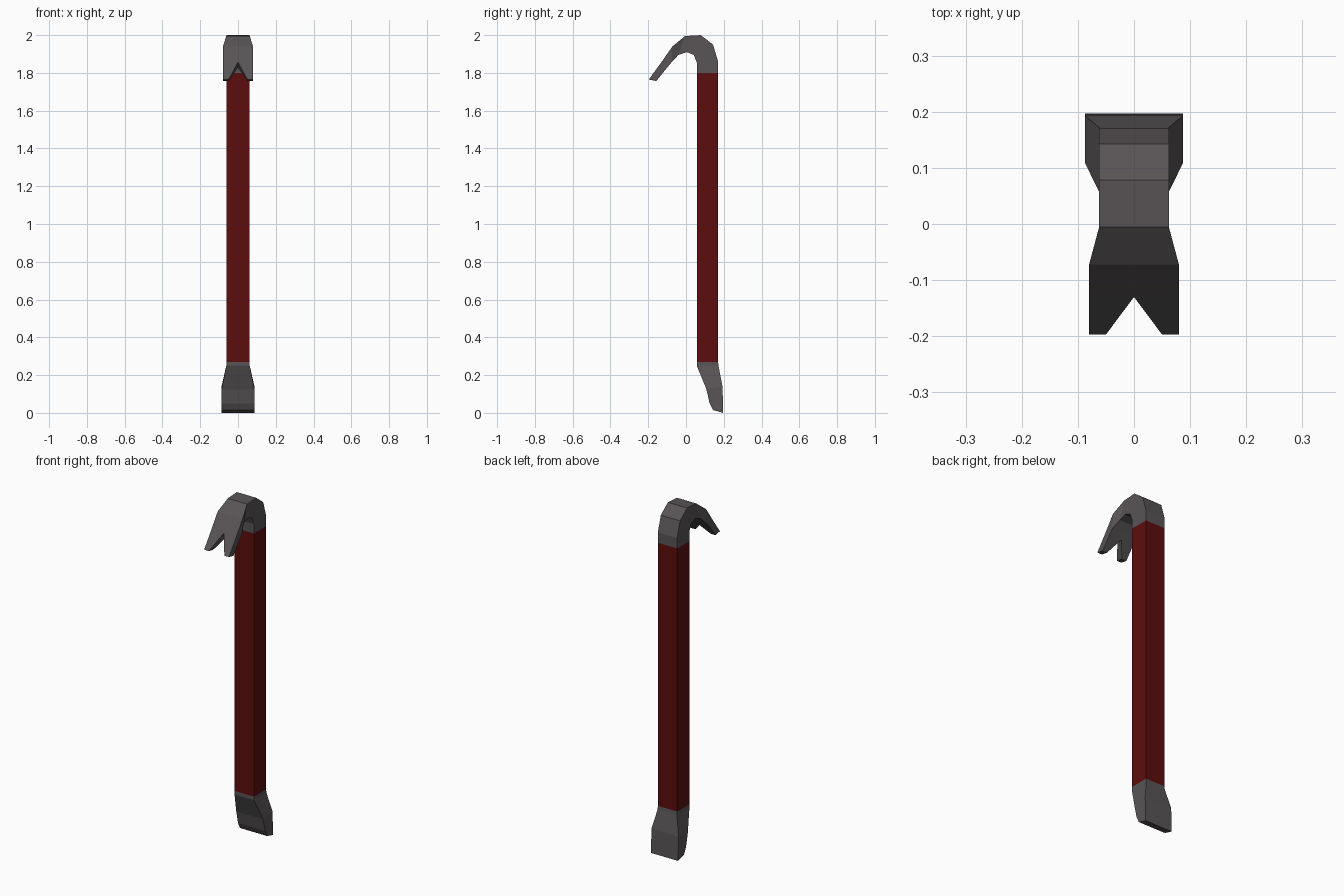
import bpy

if "Cube" in bpy.data.objects:
    bpy.data.objects.remove(bpy.data.objects["Cube"])

def material(name, rgb):
    m = bpy.data.materials.new(name)
    m.diffuse_color = (*rgb, 1)
    m.use_nodes = True
    m.node_tree.nodes["Principled BSDF"].inputs["Base Color"].default_value = m.diffuse_color
    return m

steel = material("dark_steel", (0.10, 0.09, 0.095))
paint = material("red_paint", (0.11, 0.004, 0.004))

def loft(name, stations, mat, cap_end=False):
    """Half bar through stations (outer_y, outer_z, inner_y, inner_z, half_width, notch), mirrored in x."""
    verts, faces = [], []
    for oy, oz, iy, iz, w, n in stations:
        verts += [(n, oy, oz), (w, oy, oz), (w, iy, iz), (n, iy, iz)]
    for s in range(len(stations) - 1):
        a, b = 4 * s, 4 * s + 4
        open_centre = stations[s][5] == 0 and stations[s + 1][5] == 0
        for i in range(3 if open_centre else 4):
            j = (i + 1) % 4
            faces.append((a + i, a + j, b + j, b + i))
    if cap_end:
        e = 4 * (len(stations) - 1)
        faces.append((e, e + 1, e + 2, e + 3))
    mesh = bpy.data.meshes.new(name)
    mesh.from_pydata(verts, [], faces)
    mesh.materials.append(mat)
    ob = bpy.data.objects.new(name, mesh)
    bpy.context.collection.objects.link(ob)
    # consistent outward normals, then mirror
    bpy.context.view_layer.objects.active = ob
    ob.select_set(True)
    bpy.ops.object.modifier_add(type='MIRROR')
    bpy.ops.object.modifier_apply(modifier=ob.modifiers[0].name)
    bpy.ops.object.mode_set(mode='EDIT')
    bpy.ops.mesh.select_all(action='SELECT')
    bpy.ops.mesh.normals_make_consistent(inside=False)
    bpy.ops.object.mode_set(mode='OBJECT')
    ob.select_set(False)
    return ob

W = 0.062
# painted square shaft
loft("shaft", [(0.17, 0.27, 0.057, 0.27, W, 0), (0.17, 1.80, 0.057, 1.80, W, 0)], paint)

# curved hook ending in a split claw
loft("claw_hook", [
    (0.170, 1.80, 0.057, 1.80, W, 0),
    (0.170, 1.86, 0.057, 1.855, W, 0),
    (0.143, 1.95, 0.042, 1.895, W, 0),
    (0.078, 2.00, 0.004, 1.91, W, 0),
    (-0.005, 1.995, -0.04, 1.895, W, 0),
    (-0.072, 1.94, -0.077, 1.855, 0.08, 0),
    (-0.13, 1.857, -0.10, 1.828, 0.08, 0),
    (-0.197, 1.765, -0.157, 1.757, 0.08, 0.05)], steel, True)

# flared chisel foot
loft("chisel_foot", [
    (0.170, 0.27, 0.057, 0.27, W, 0),
    (0.172, 0.25, 0.057, 0.25, W, 0),
    (0.193, 0.14, 0.108, 0.125, 0.087, 0),
    (0.196, 0.05, 0.125, 0.05, 0.087, 0),
    (0.197, 0.00, 0.143, 0.015, 0.087, 0)], steel, True)
